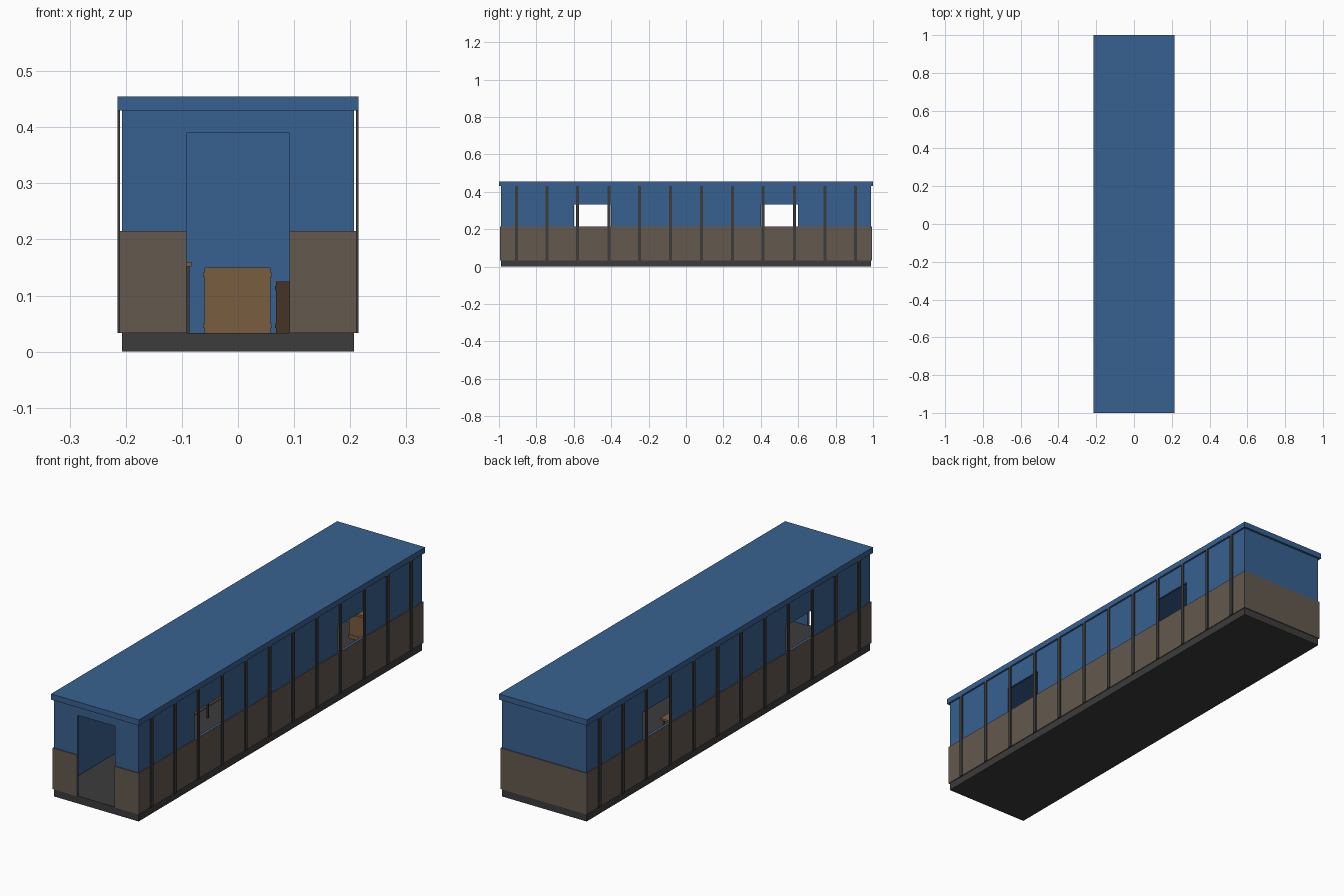
import bpy, bmesh
from mathutils import Matrix, Vector

if "Cube" in bpy.data.objects:
    bpy.data.objects.remove(bpy.data.objects["Cube"])


def material(name, r, g, b):
    m = bpy.data.materials.new(name)
    m.diffuse_color = (r, g, b, 1)
    m.use_nodes = True
    m.node_tree.nodes["Principled BSDF"].inputs["Base Color"].default_value = m.diffuse_color
    return m


BLUE = material("blue_paint", 0.04, 0.12, 0.28)
BROWN = material("brown_cladding", 0.125, 0.10, 0.075)
DARK = material("dark_metal", 0.045, 0.045, 0.045)
WOOD = material("light_wood", 0.19, 0.11, 0.05)
DARKWOOD = material("dark_wood", 0.06, 0.036, 0.018)


def boxes(name, spans, mat=None):
    """One object made of boxes, each (x0, x1, y0, y1, z0, z1)."""
    bm = bmesh.new()
    for x0, x1, y0, y1, z0, z1 in spans:
        centre = Vector((x0 + x1, y0 + y1, z0 + z1)) / 2
        size = Matrix.Diagonal((x1 - x0, y1 - y0, z1 - z0, 1))
        bmesh.ops.create_cube(bm, size=1, matrix=Matrix.Translation(centre) @ size)
    me = bpy.data.meshes.new(name)
    bm.to_mesh(me)
    bm.free()
    ob = bpy.data.objects.new(name, me)
    bpy.context.collection.objects.link(ob)
    if mat:
        me.materials.append(mat)
    return ob


def cut(ob, name, spans):
    cutter = boxes(name, spans, BLUE)
    cutter.hide_render = True
    cutter.hide_set(True)
    cutter.display_type = 'WIRE'
    mod = ob.modifiers.new(name, 'BOOLEAN')
    mod.operation = 'DIFFERENCE'
    mod.solver = 'EXACT'
    mod.object = cutter


W, L = 0.207, 0.99          # half width and half length of the body
FLOOR, SILL, EAVE = 0.033, 0.215, 0.43
DOOR = 0.092                # half width of the doorway

# Floor slab and flat roof
boxes("floor", [(-W, W, -L, L, 0, FLOOR)], DARK)
boxes("roof", [(-0.215, 0.215, -1, 1, EAVE, 0.455)], BLUE)

# Blue wall shell with two windows per side and a front doorway
walls = boxes("walls", [(-W, W, -L, L, FLOOR, EAVE)], BLUE)
cut(walls, "interior_cutter", [(-W + .008, W - .008, -L + .008, L - .008, 0, 0.5)])
cut(walls, "openings_cutter", [(-0.3, 0.3, -0.6, -0.4, SILL, 0.332),
                               (-0.3, 0.3, 0.4, 0.6, SILL, 0.332),
                               (-DOOR, DOOR, -1.1, -0.9, 0, 0.39)])

# Brown lower cladding on all four sides, split by the doorway
T = 0.004
for side, s in (("left", -1), ("right", 1)):
    a, b = sorted((s * W, s * (W + T)))
    boxes(side + "_cladding", [(a, b, -L - T, L + T, FLOOR, SILL)], BROWN)
    a, b = sorted((s * DOOR, s * W))
    boxes("front_cladding_" + side, [(a, b, -L - T, -L, FLOOR, SILL)], BROWN)
boxes("back_cladding", [(-W, W, L, L + T, FLOOR, SILL)], BROWN)

# Vertical ribs along both sides
rib_y = [s * y for y in (0.082, 0.248, 0.413, 0.58, 0.743, 0.907) for s in (-1, 1)]
for side, s in (("left", -1), ("right", 1)):
    a, b = sorted((s * 0.2105, s * 0.215))
    boxes(side + "_ribs", [(a, b, y - .008, y + .008, FLOOR, EAVE) for y in rib_y], DARK)


def crate(name, x0, x1, y0, y1, z1, bands, mat):
    """Box on the floor with a thin raised band at each given height."""
    e = 0.002
    boxes(name, [(x0, x1, y0, y1, FLOOR, z1)], mat)
    boxes(name + "_bands", [(x0 - e, x1 + e, y0 - e, y1 + e, z - .004, z + .004)
                            for z in bands], mat)


# Crates at the back
crate("large_crate", -0.06, 0.058, 0.86, 0.97, 0.15, (0.046, 0.137), WOOD)
crate("small_crate", 0.068, 0.16, 0.87, 0.96, 0.125, (0.046, 0.113), DARKWOOD)

# Workbench against the left wall
boxes("workbench_top", [(-0.198, -0.083, -0.3, 0.3, 0.152, 0.16)], WOOD)
boxes("workbench_shelf", [(-0.195, -0.093, -0.28, 0.28, 0.075, 0.083)], WOOD)
boxes("workbench_legs", [(x, x + .006, y - .003, y + .003, FLOOR, 0.152)
                         for x in (-0.196, -0.092) for y in (-.28, -.084, .084, .28)], DARK)
